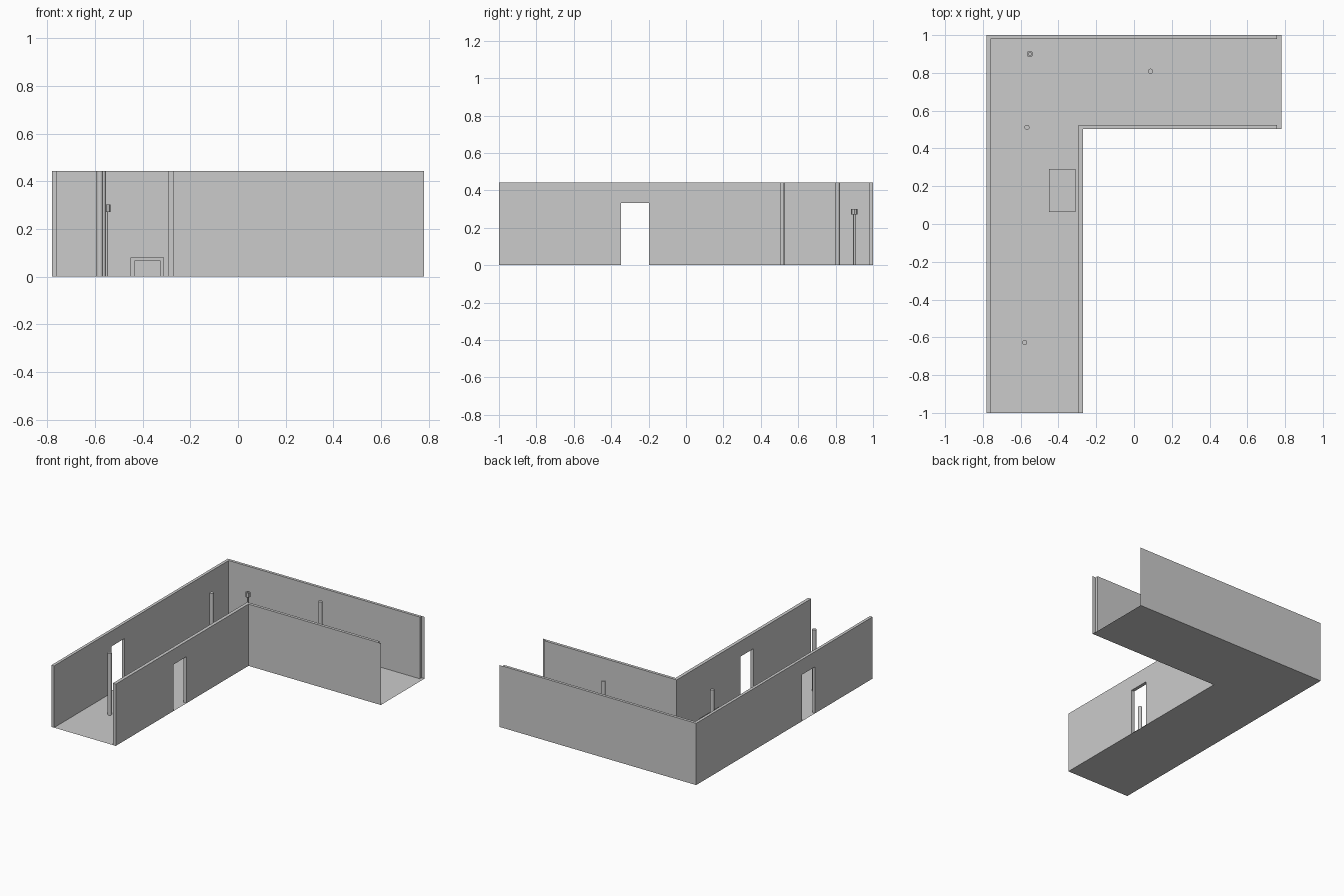
import bpy, bmesh, math

if "Cube" in bpy.data.objects:
    bpy.data.objects.remove(bpy.data.objects["Cube"])

H = 0.443                                  # wall height
XL, XLI = -0.781, -0.760                   # outer wall, left leg
XRI, XR = -0.294, -0.270                   # inner wall, left leg
YI, YII = 0.504, 0.525                     # inner wall, back leg
YO = 0.980                                 # inner face of back wall
XC, XE = 0.757, 0.781                      # wall end, sheet end


def finish(name, bm):
    mesh = bpy.data.meshes.new(name)
    bmesh.ops.recalc_face_normals(bm, faces=bm.faces)
    bm.to_mesh(mesh)
    bm.free()
    ob = bpy.data.objects.new(name, mesh)
    bpy.context.collection.objects.link(ob)
    return ob


def prism(name, pts, z0, z1):
    bm = bmesh.new()
    face = bm.faces.new([bm.verts.new((x, y, z0)) for x, y in pts])
    if z1 > z0:
        ext = bmesh.ops.extrude_face_region(bm, geom=[face], use_keep_orig=True)
        top = [v for v in ext["geom"] if isinstance(v, bmesh.types.BMVert)]
        bmesh.ops.translate(bm, verts=top, vec=(0, 0, z1 - z0))
    return finish(name, bm)


def box(name, x0, x1, y0, y1, z0, z1):
    return prism(name, [(x0, y0), (x1, y0), (x1, y1), (x0, y1)], z0, z1)


def lathe(name, x, y, profile, sides):
    # spin a radius/height profile around the vertical axis
    bm = bmesh.new()
    rings = []
    for r, z in profile:
        rings.append([bm.verts.new((x + r * math.cos(a), y + r * math.sin(a), z))
                      for a in (2 * math.pi * i / sides for i in range(sides))])
    for a, b in zip(rings, rings[1:]):
        for i in range(sides):
            j = (i + 1) % sides
            bm.faces.new((a[i], a[j], b[j], b[i]))
    bm.faces.new(rings[0])
    bm.faces.new(rings[-1])
    ob = finish(name, bm)
    bpy.context.view_layer.objects.active = ob
    ob.select_set(True)
    bpy.ops.object.shade_smooth_by_angle(angle=math.radians(40))
    ob.select_set(False)
    return ob


# L-shaped floor sheet
prism("floor", [(XL, -1), (XR, -1), (XR, YI), (XE, YI), (XE, 1), (XL, 1)], 0, 0)

# Outer and inner L-shaped walls
outer = prism("outer_wall", [(XL, -1), (XLI, -1), (XLI, YO), (XC, YO), (XC, 1), (XL, 1)], 0, H)
inner = prism("inner_wall", [(XRI, -1), (XR, -1), (XR, YI), (XC, YI), (XC, YII), (XRI, YII)], 0, H)

# Facing doorways cut through both walls
cutter = box("doorway_cutter", -0.9, -0.1, -0.347, -0.199, -0.1, 0.334)
cutter.hide_render = True
cutter.display_type = 'WIRE'
for wall in (outer, inner):
    mod = wall.modifiers.new("doorway", 'BOOLEAN')
    mod.operation = 'DIFFERENCE'
    mod.solver = 'EXACT'
    mod.object = cutter

# Thin facing that runs past the wall ends
for name, y in (("outer_wall_facing", 1), ("inner_wall_facing", YI)):
    bm = bmesh.new()
    bm.faces.new([bm.verts.new(p) for p in ((XC, y, 0), (XE, y, 0), (XE, y, H), (XC, y, H))])
    finish(name, bm)

# Full-height round columns
for name, x, y in (("front_column", -0.579, -0.627), ("corner_column", -0.567, 0.512),
                   ("back_column", 0.088, 0.809)):
    lathe(name, x, y, [(0.0135, 0), (0.0135, H)], 16)

# Post with a cup-shaped head
lathe("post", -0.551, 0.90, [(0.006, 0), (0.006, 0.272)], 12)
lathe("post_head", -0.551, 0.90,
      [(0.017, 0.271), (0.017, 0.302), (0.009, 0.302), (0.009, 0.285)], 8)

# Low table with four square legs
X0, X1, Y0, Y1, T = -0.450, -0.311, 0.063, 0.290, 0.015
box("table_top", X0, X1, Y0, Y1, 0.065, 0.08)
for sx, x in (("left", X0), ("right", X1 - T)):
    for sy, y in (("front", Y0), ("back", Y1 - T)):
        box(f"table_leg_{sy}_{sx}", x, x + T, y, y + T, 0, 0.065)
